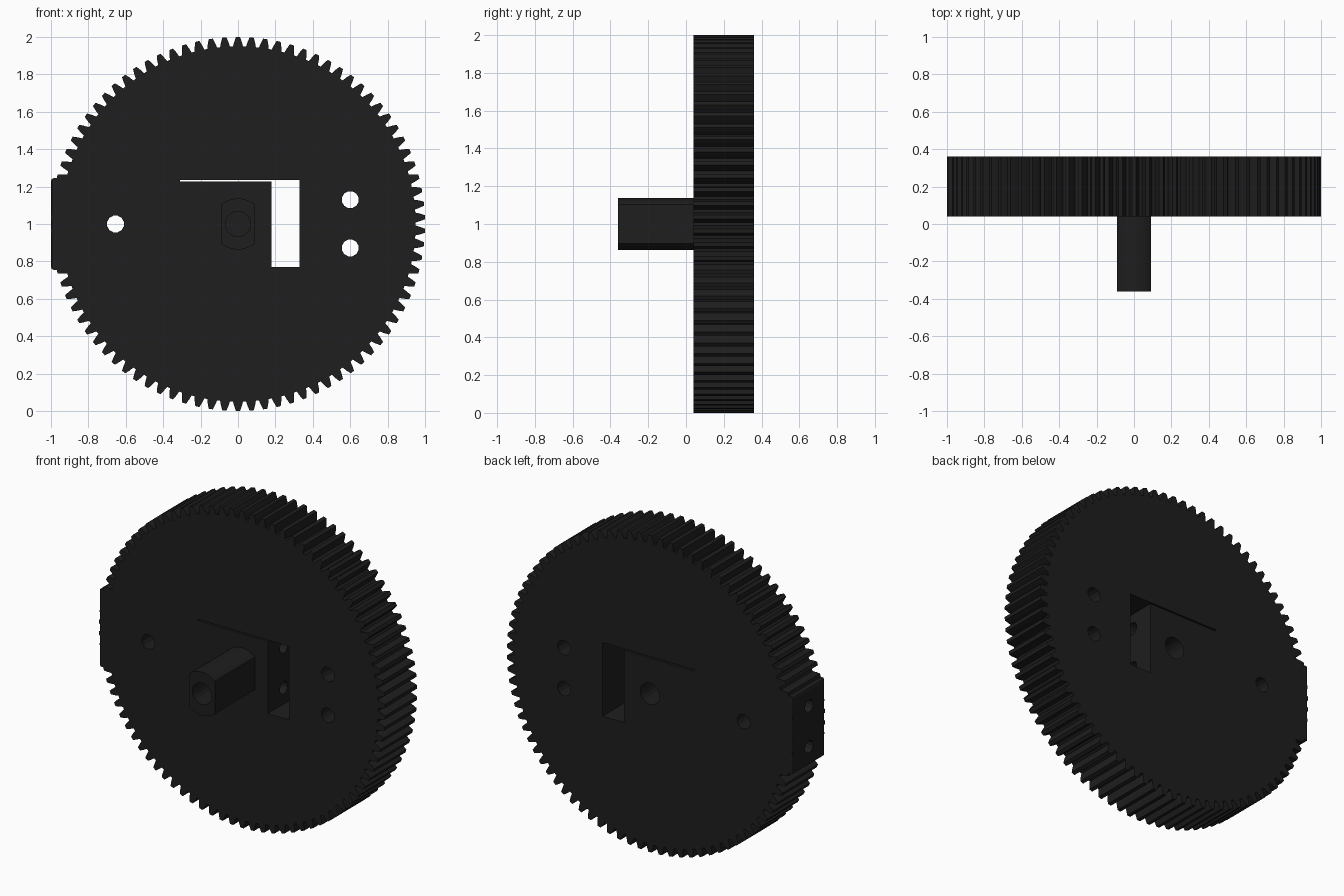
import bpy, bmesh, math
from mathutils import Matrix

if "Cube" in bpy.data.objects:
    bpy.data.objects.remove(bpy.data.objects["Cube"])

Y0, Y1, CZ = 0.04, 0.36, 1.0        # gear faces and axis height
mat = bpy.data.materials.new("black_plastic")
mat.diffuse_color = (0.013, 0.013, 0.013, 1)
mat.use_nodes = True
mat.node_tree.nodes["Principled BSDF"].inputs["Base Color"].default_value = mat.diffuse_color


def prism(name, pts, y0, y1):
    """Extrude an (x, z) outline from y0 to y1."""
    bm = bmesh.new()
    face = bm.faces.new([bm.verts.new((x, y0, z)) for x, z in pts])
    ext = bmesh.ops.extrude_face_region(bm, geom=[face])["geom"]
    bmesh.ops.translate(bm, vec=(0, y1 - y0, 0),
                        verts=[v for v in ext if isinstance(v, bmesh.types.BMVert)])
    bmesh.ops.recalc_face_normals(bm, faces=bm.faces)
    me = bpy.data.meshes.new(name)
    bm.to_mesh(me)
    bm.free()
    me.materials.append(mat)
    ob = bpy.data.objects.new(name, me)
    bpy.context.collection.objects.link(ob)
    return ob


def circle(x, z, r, n=12):
    return [(x + r * math.cos(2 * math.pi * (i + 0.5) / n),
             z + r * math.sin(2 * math.pi * (i + 0.5) / n)) for i in range(n)]


def combine(target, tool, op):
    """Apply a boolean and discard the tool object."""
    tool.hide_render = True
    mod = target.modifiers.new("bool", "BOOLEAN")
    mod.operation, mod.solver, mod.object = op, "EXACT", tool
    bpy.context.view_layer.objects.active = target
    bpy.ops.object.modifier_apply(modifier=mod.name)
    bpy.data.objects.remove(tool)


# toothed wheel
TEETH = 86
pitch = 2 * math.pi / TEETH
outline = []
for i in range(TEETH):
    for off, r in ((-0.38, 0.95), (-0.28, 0.975), (-0.15, 1.0),
                   (0.15, 1.0), (0.28, 0.975), (0.38, 0.95)):
        a = math.pi / 2 + (i + off) * pitch
        outline.append((r * math.cos(a), CZ + r * math.sin(a)))
gear = prism("gear_wheel", outline, Y0, Y1)

# clamp block on the left rim, edges slightly eased
block = prism("rim_block", [(-1, 0.755), (-0.85, 0.755), (-0.85, 1.245), (-1, 1.245)], Y0, Y1)
bm = bmesh.new()
bm.from_mesh(block.data)
edges = [e for e in bm.edges if all(v.co.x < -0.99 for v in e.verts)]
bmesh.ops.bevel(bm, geom=edges, offset=0.015, segments=2, profile=0.5, affect="EDGES")
bm.to_mesh(block.data)
bm.free()
combine(gear, block, "UNION")

# double-flat shaft
R, FLAT = 0.137, 0.09
a0 = math.acos(FLAT / R)
arc = [a0 + (math.pi - 2 * a0) * i / 12 for i in range(13)]
shaft = prism("flatted_shaft",
              [(R * math.cos(a + h), CZ + R * math.sin(a + h)) for h in (0, math.pi) for a in arc],
              -0.36, 0.1)
combine(gear, shaft, "UNION")

# window with the thin clearance slit along its top
combine(gear, prism("window_cutter", [(0.18, 0.77), (0.33, 0.77), (0.33, 1.235),
                                      (-0.31, 1.235), (-0.31, 1.226), (0.18, 1.226)],
                    -0.02, 0.5), "DIFFERENCE")

# through holes
for x, z in ((-0.655, 1.0), (0.6, 1.13), (0.6, 0.872)):
    combine(gear, prism("hole_cutter", circle(x, z, 0.046), -0.1, 0.5), "DIFFERENCE")

# blind axle bores, front and back
for y0, y1 in ((-0.5, -0.05), (0.16, 0.5)):
    combine(gear, prism("bore_cutter", circle(0, CZ, 0.068, 20), y0, y1), "DIFFERENCE")

# cross bolt bores from the rim block into the window
for z in (0.872, 1.13):
    cut = prism("bolt_cutter", circle(0, 0, 0.04), -0.62, 0.62)
    cut.data.transform(Matrix.Translation((-0.41, 0.2, z)) @ Matrix.Rotation(math.pi / 2, 4, "Z"))
    combine(gear, cut, "DIFFERENCE")
